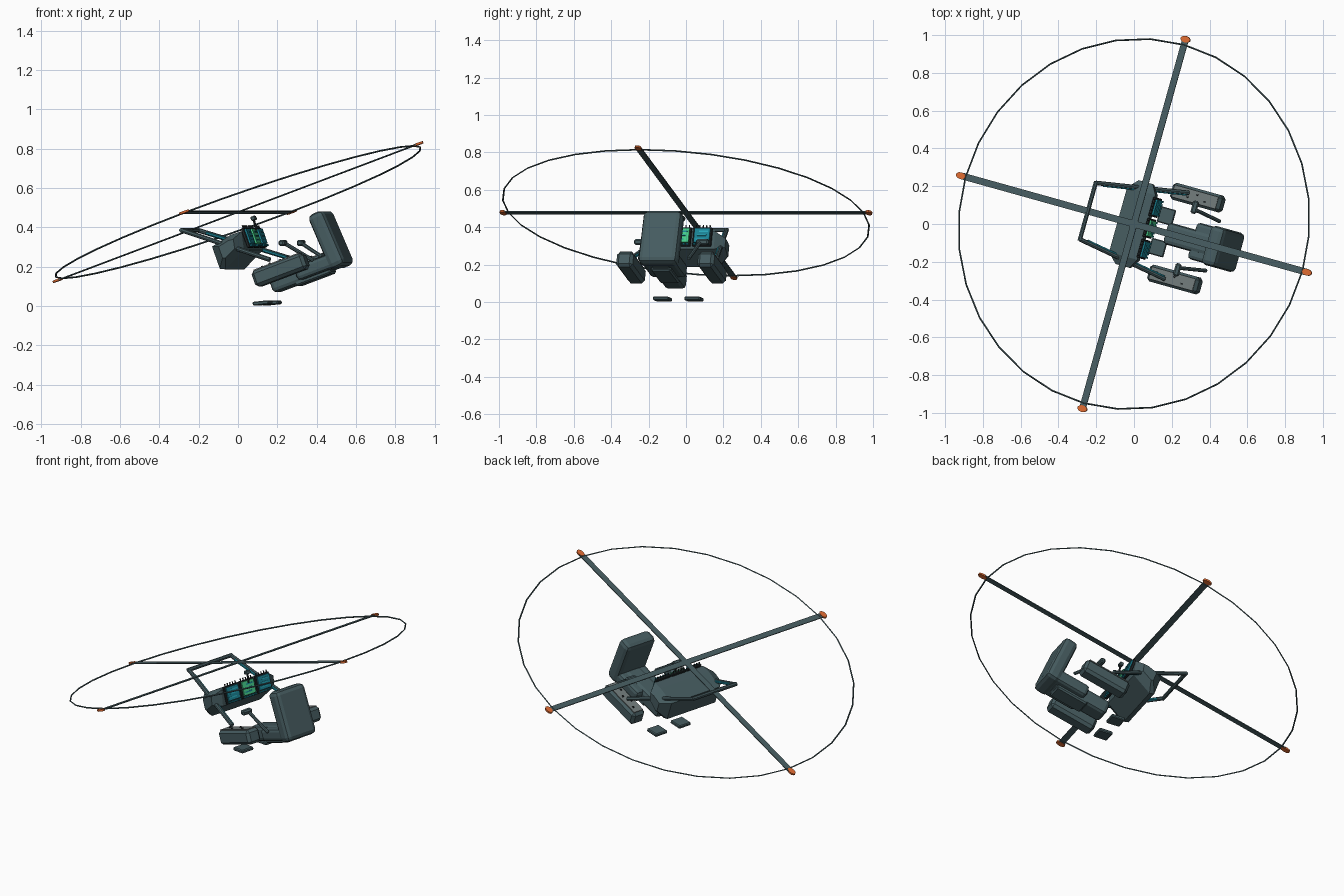
import bpy, bmesh, math
from mathutils import Matrix, Vector

cube = bpy.data.objects.get("Cube")
if cube:
    bpy.data.objects.remove(cube)

# Whole craft is pitched and yawed about the rotor centre
FRAME = (Matrix.Translation((0, 0, 0.478)) @ Matrix.Rotation(math.radians(-15.6), 4, 'Z')
         @ Matrix.Rotation(math.radians(-20), 4, 'Y'))


def material(name, rgb):
    m = bpy.data.materials.new(name)
    m.use_nodes = True
    m.diffuse_color = (*rgb, 1)
    m.node_tree.nodes["Principled BSDF"].inputs["Base Color"].default_value = (*rgb, 1)
    return m


SLATE = material("slate", (0.06, 0.105, 0.115))
GREY = material("panel grey", (0.16, 0.19, 0.19))
DARK = material("near black", (0.015, 0.02, 0.022))
ORANGE = material("tip orange", (0.7, 0.14, 0.03))
TEAL = material("screen teal", (0.01, 0.22, 0.29))
CYAN = material("bright cyan", (0.02, 0.38, 0.48))
GREEN = material("screen green", (0.06, 0.6, 0.25))


def finish(name, bm, mat):
    bmesh.ops.recalc_face_normals(bm, faces=bm.faces)
    mesh = bpy.data.meshes.new(name)
    bm.to_mesh(mesh)
    bm.free()
    mesh.materials.append(mat)
    ob = bpy.data.objects.new(name, mesh)
    bpy.context.collection.objects.link(ob)
    ob.matrix_world = FRAME
    return ob


def box(name, loc, size, mat, bevel=0, pitch=0, segments=1):
    bm = bmesh.new()
    bmesh.ops.create_cube(bm, size=1, matrix=Matrix.Diagonal((*size, 1)))
    if bevel:
        bmesh.ops.bevel(bm, geom=bm.edges[:], offset=bevel, segments=segments,
                        profile=0.5, affect='EDGES')
    bm.transform(Matrix.Translation(loc) @ Matrix.Rotation(math.radians(pitch), 4, 'Y'))
    return finish(name, bm, mat)


def tube(name, a, b, radius, mat, sides=8):
    a, b = Vector(a), Vector(b)
    bm = bmesh.new()
    bmesh.ops.create_cone(bm, cap_ends=True, segments=sides, radius1=radius, radius2=radius,
                          depth=(b - a).length)
    bm.transform(Matrix.Translation((a + b) / 2)
                 @ (b - a).to_track_quat('Z', 'Y').to_matrix().to_4x4())
    return finish(name, bm, mat)


def loft(name, rings, mat, closed=False):
    bm = bmesh.new()
    loops = [[bm.verts.new(p) for p in ring] for ring in rings]
    pairs = list(zip(loops, loops[1:]))
    if closed:
        pairs.append((loops[-1], loops[0]))
    for r, s in pairs:
        for i in range(len(r)):
            j = (i + 1) % len(r)
            bm.faces.new((r[i], r[j], s[j], s[i]))
    if not closed:
        bm.faces.new(loops[0])
        bm.faces.new(loops[-1])
    return finish(name, bm, mat)


# Rotor ring: thin faceted hoop
def hoop(angle):
    d = Vector((math.cos(angle), math.sin(angle), 0))
    return [d * (0.985 + 0.0045 * math.cos(t)) + Vector((0, 0, 0.0045 * math.sin(t)))
            for t in (k * math.pi / 2 for k in range(4))]


loft("rotor_ring", [hoop(i * math.tau / 32) for i in range(32)], SLATE, closed=True)

# Rotor blades with small oval orange tips, all longer fore and aft
box("blade_fore_aft", (0, 0, 0), (2.01, 0.036, 0.005), SLATE)
box("blade_lateral", (0, 0, 0), (0.036, 2.02, 0.005), SLATE)
for x, y in ((1.012, 0), (-1.012, 0), (0, 1.015), (0, -1.015)):
    bm = bmesh.new()
    bmesh.ops.create_cone(bm, cap_ends=True, segments=10, radius1=1, radius2=1, depth=1)
    bm.transform(Matrix.Translation((x, y, 0)) @ Matrix.Diagonal((0.028, 0.018, 0.011, 1)))
    finish("blade_tip", bm, ORANGE)

# Instrument housing: wedge with tapered ends
profile = [(-0.142, -0.135), (-0.142, -0.255), (-0.115, -0.268), (0.01, -0.21),
           (0.03, -0.115), (-0.03, -0.112)]


def section(y, scale):
    return [(-0.05 + (x + 0.05) * scale, y, -0.17 + (z + 0.17) * scale) for x, z in profile]


loft("dashboard", [section(-0.23, 0.5), section(-0.178, 1), section(0.178, 1),
                   section(0.23, 0.5)], SLATE)

# Three displays with bezels, readout bars, buttons and switches
for y, mat, line in ((-0.115, TEAL, CYAN), (0, GREEN, TEAL), (0.115, TEAL, CYAN)):
    box("display_bezel", (0.035, y, -0.152), (0.016, 0.104, 0.104), DARK, 0.003)
    box("display_screen", (0.046, y, -0.147), (0.012, 0.086, 0.08), mat)
    for k in (-1, 0, 1):
        box("readout_bar", (0.053, y + 0.008 * k, -0.147 + k * 0.022), (0.003, 0.05, 0.007), line)
    for k in range(5):
        box("display_button", (0.048, y + (k - 2) * 0.019, -0.196), (0.012, 0.011, 0.009), TEAL)
        box("top_switch", (0.038, y + (k - 2) * 0.019, -0.094), (0.006, 0.005, 0.016), DARK)

# Compass on a stalk above the displays
tube("compass_stalk", (0.06, 0, -0.12), (0.065, 0, -0.065), 0.006, DARK)
box("compass", (0.067, 0, -0.058), (0.024, 0.034, 0.022), SLATE, 0.004)

# Canopy frame
tube("canopy_front_bar", (-0.27, -0.163, 0), (-0.27, 0.163, 0), 0.012, SLATE)
for s in (-1, 1):
    side = "left" if s > 0 else "right"
    top, foot = Vector((-0.27, s * 0.155, 0)), Vector((0.138, s * 0.237, -0.308))
    tube(side + "_canopy_bar", top, foot, 0.012, SLATE)
    inset = Vector((0.002, -s * 0.009, -0.003))
    tube(side + "_canopy_light", top.lerp(foot, 0.08) + inset, top.lerp(foot, 0.98) + inset,
         0.008, TEAL, 6)

    # Side console with switch panel
    y = s * 0.225
    box(side + "_console", (0.17, y, -0.375), (0.288, 0.092, 0.086), SLATE, 0.016)
    box(side + "_console_panel", (0.17, y, -0.331), (0.255, 0.066, 0.006), GREY)
    for k in range(4):
        box("console_switch", (0.08 + k * 0.05, y + 0.012 * (-1) ** k, -0.326),
            (0.01, 0.008, 0.01), DARK)

    # Control stick with cross grip
    tube(side + "_stick", (0.325, s * 0.135, -0.38), (0.22, s * 0.16, -0.25), 0.01, SLATE)
    box(side + "_stick_grip", (0.215, s * 0.172, -0.245), (0.032, 0.07, 0.03), SLATE, 0.008, 20)

    # Foot pedal
    box(side + "_pedal", (-0.013, s * 0.087, -0.487), (0.084, 0.086, 0.02), SLATE, 0.005, 14)

# Seat: leaning backrest, wide cushion, narrow centre cushion
box("seat_back", (0.413, 0, -0.3), (0.088, 0.215, 0.3), SLATE, 0.026, -4, 2)
box("seat_cushion", (0.315, 0, -0.408), (0.23, 0.2, 0.075), SLATE, 0.02, 0, 2)
box("seat_front_cushion", (0.215, 0, -0.41), (0.34, 0.118, 0.092), SLATE, 0.022, 0, 2)
box("seat_base", (0.27, 0, -0.45), (0.2, 0.11, 0.03), SLATE, 0.008)
